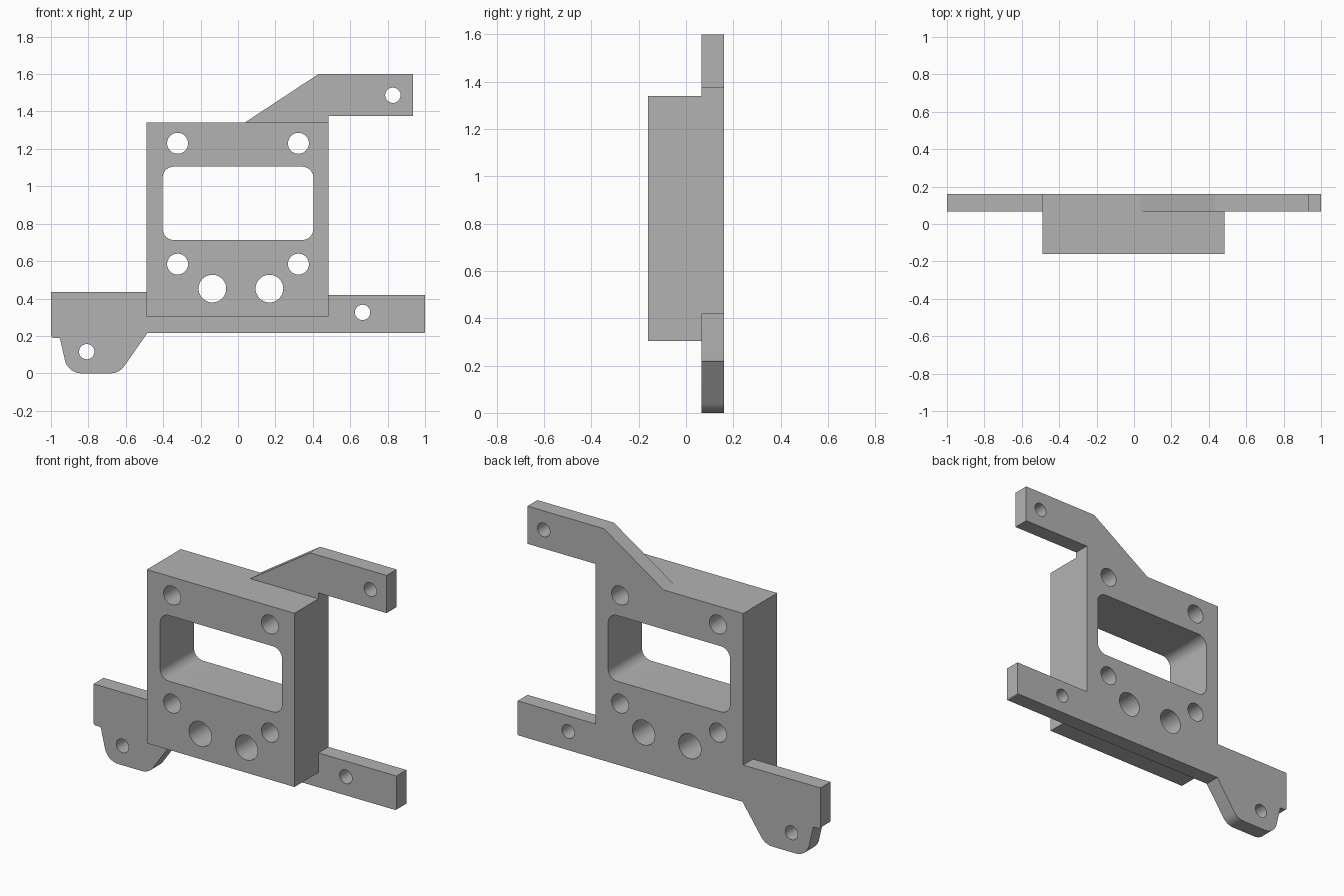
import bpy, bmesh
from math import cos, sin, tan, pi
from mathutils import Vector

cube = bpy.data.objects.get("Cube")
if cube:
    bpy.data.objects.remove(cube, do_unlink=True)

FRONT, STEP, BACK = -0.16, 0.066, 0.16

grey = bpy.data.materials.new("plain grey")
grey.use_nodes = True
colour = (0.45, 0.45, 0.45, 1)
grey.diffuse_color = colour
grey.node_tree.nodes["Principled BSDF"].inputs["Base Color"].default_value = colour


def rounded(corners, steps=10):
    """Turn (x, z, radius) corners into an outline with filleted corners."""
    pts = []
    for i, (x, z, r) in enumerate(corners):
        p = Vector((x, z))
        if not r:
            pts.append(p)
            continue
        a = (Vector(corners[i - 1][:2]) - p).normalized()
        b = (Vector(corners[(i + 1) % len(corners)][:2]) - p).normalized()
        half = a.angle(b) / 2
        centre = p + (a + b).normalized() * r / sin(half)
        start = p + a * r / tan(half) - centre
        end = p + b * r / tan(half) - centre
        for k in range(steps + 1):
            t = k / steps
            sweep = pi - 2 * half
            pts.append(centre + (start * sin((1 - t) * sweep) + end * sin(t * sweep)) / sin(sweep))
    return pts


def circle(x, z, r, n=40):
    return [Vector((x + r * cos(2 * pi * k / n), z + r * sin(2 * pi * k / n))) for k in range(n)]


def prism(name, outline, y0, y1):
    bm = bmesh.new()
    face = bm.faces.new([bm.verts.new((p.x, y0, p.y)) for p in outline])
    out = bmesh.ops.extrude_face_region(bm, geom=[face])["geom"]
    bmesh.ops.translate(bm, vec=(0, y1 - y0, 0), verts=[v for v in out if isinstance(v, bmesh.types.BMVert)])
    bmesh.ops.recalc_face_normals(bm, faces=bm.faces)
    mesh = bpy.data.meshes.new(name)
    bm.to_mesh(mesh)
    bm.free()
    mesh.materials.append(grey)
    obj = bpy.data.objects.new(name, mesh)
    bpy.context.collection.objects.link(obj)
    return obj


def combine(target, tool, operation):
    """Apply a boolean and discard the tool."""
    mod = target.modifiers.new(operation.lower(), "BOOLEAN")
    mod.operation, mod.solver, mod.object = operation, "EXACT", tool
    bpy.context.view_layer.objects.active = target
    bpy.ops.object.modifier_apply(modifier=mod.name)
    bpy.data.objects.remove(tool, do_unlink=True)


# Back plate with its upper arm, lower bar and hanging lug
plate = rounded([
    (-1, 0.435, 0), (-1, 0.19, 0.015), (-0.953, 0.19, 0.012),
    (-0.909, 0, 0.09), (-0.635, 0, 0.09), (-0.485, 0.215, 0),
    (1, 0.215, 0.008), (1, 0.42, 0), (0.485, 0.42, 0), (0.485, 1.375, 0),
    (0.935, 1.375, 0), (0.935, 1.6, 0), (0.43, 1.6, 0), (0.035, 1.34, 0),
    (-0.49, 1.34, 0), (-0.49, 0.435, 0)])
bracket = prism("mounting_bracket", plate, STEP, BACK)

# Thick front block
block = rounded([(-0.49, 0.303, 0), (0.485, 0.303, 0), (0.485, 1.34, 0), (-0.49, 1.34, 0)])
combine(bracket, prism("front_block", block, FRONT, STEP), "UNION")

# Window and drilled holes
window = rounded([(-0.403, 0.713, 0.06), (0.403, 0.713, 0.06), (0.403, 1.105, 0.06), (-0.403, 1.105, 0.06)])
openings = [window]
for side in (-1, 1):
    openings += [circle(side * 0.323, z, 0.056) for z in (0.584, 1.23)]
openings += [circle(x, 0.453, 0.074) for x in (-0.137, 0.168)]
openings += [circle(x, z, 0.041) for x, z in ((0.828, 1.487), (0.666, 0.326), (-0.809, 0.116))]
for outline in openings:
    combine(bracket, prism("cutter", outline, FRONT - 0.1, BACK + 0.1), "DIFFERENCE")

# Smooth the fillets and bores, keep the edges crisp
bpy.ops.object.select_all(action="DESELECT")
bracket.select_set(True)
bpy.context.view_layer.objects.active = bracket
bpy.ops.object.shade_smooth_by_angle(angle=pi / 6)
